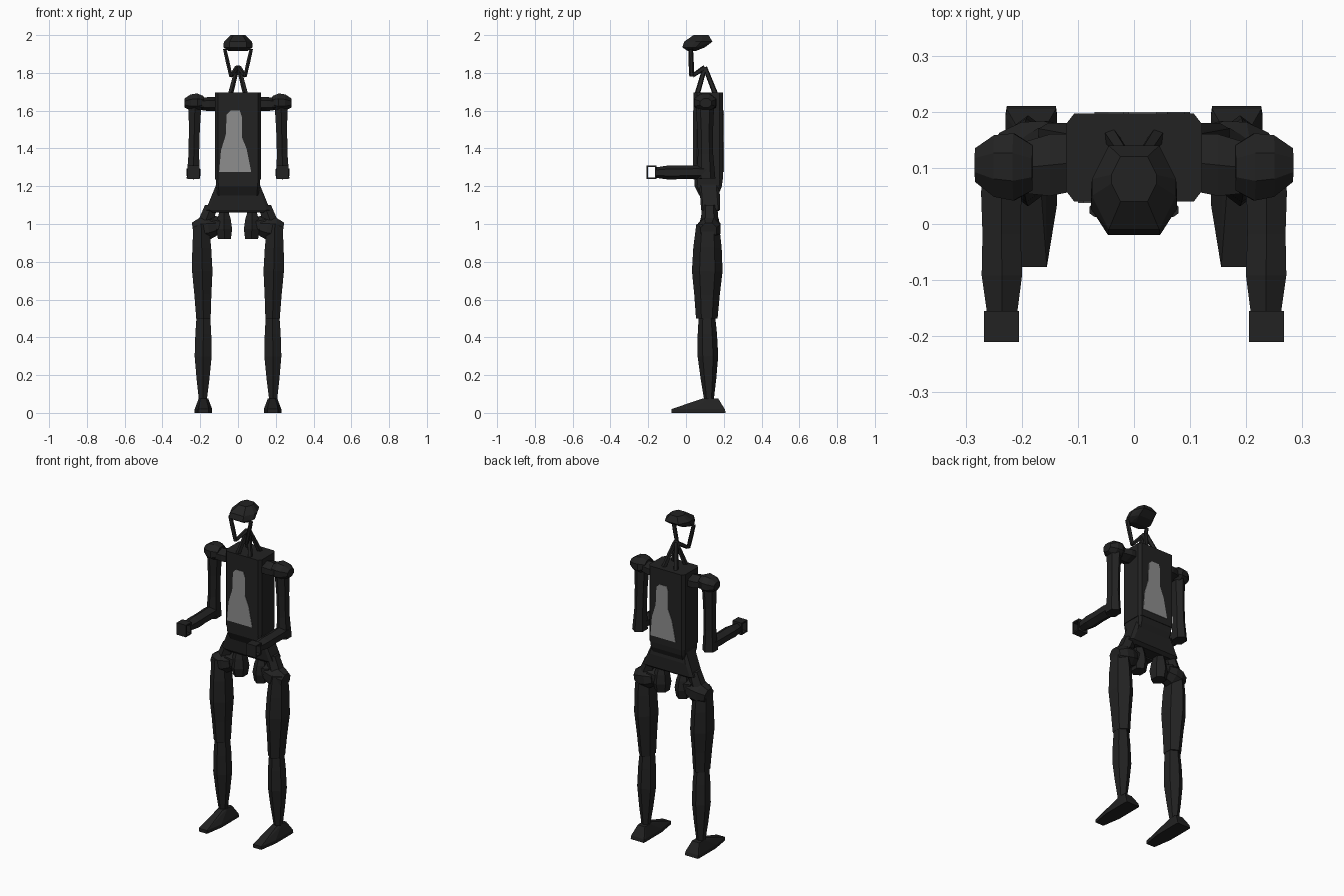
import bpy, bmesh, math
from mathutils import Vector

default_cube = bpy.data.objects.get("Cube")
if default_cube:
    bpy.data.objects.remove(default_cube, do_unlink=True)


def make_material(name, value):
    material = bpy.data.materials.new(name)
    material.use_nodes = True
    color = (value, value, value, 1)
    material.diffuse_color = color
    material.node_tree.nodes["Principled BSDF"].inputs["Base Color"].default_value = color
    return material


BLACK = make_material("matte black", .016)
GREY = make_material("panel grey", .27)


def finish(name, bm, mirrored, material=BLACK):
    """Turn a bmesh into a flat shaded object, optionally mirrored to the other side."""
    bmesh.ops.recalc_face_normals(bm, faces=bm.faces)
    mesh = bpy.data.meshes.new(name)
    bm.to_mesh(mesh)
    bm.free()
    mesh.materials.append(material)
    part = bpy.data.objects.new(name, mesh)
    bpy.context.collection.objects.link(part)
    if mirrored:
        mirror = part.modifiers.new("other side", "MIRROR")
        mirror.use_clip = False
        mirror.use_mirror_merge = False


def limb(name, start, end, widths, depth=1, sides=6):
    """Faceted mirrored tube whose radii are evenly spaced from start to end."""
    start, end = Vector(start), Vector(end)
    along = (end - start).normalized()
    across = Vector((0, 1, 0)) if abs(along.x) > .8 else Vector((1, 0, 0))
    other = along.cross(across).normalized()
    grow = 1 / math.cos(math.pi / sides)
    bm = bmesh.new()
    rings = []
    for k, width in enumerate(widths):
        centre = start.lerp(end, k / (len(widths) - 1))
        ring = []
        for i in range(sides):
            angle = math.tau * (i + .5) / sides
            offset = across * math.cos(angle) + other * math.sin(angle) * depth
            ring.append(bm.verts.new(centre + offset * width * grow))
        rings.append(ring)
    for lower, upper in zip(rings, rings[1:]):
        for i in range(sides):
            bm.faces.new((lower[i - 1], lower[i], upper[i], upper[i - 1]))
    bm.faces.new(rings[0])
    bm.faces.new(rings[-1])
    finish(name, bm, True)


def block(name, levels, front, back, x=0):
    """Convex solid through levels (height, half width, front y, back y), corners cut."""
    bm = bmesh.new()
    for z, width, near, far in levels:
        length = far - near
        for side in (width, -width):
            bm.verts.new((x + side * (1 - front), near, z))
            bm.verts.new((x + side, near + length * front, z))
            bm.verts.new((x + side, far - length * back, z))
            bm.verts.new((x + side * (1 - back), far, z))
    result = bmesh.ops.convex_hull(bm, input=bm.verts)
    inside = [v for v in result["geom_interior"] if isinstance(v, bmesh.types.BMVert)]
    bmesh.ops.delete(bm, geom=inside, context="VERTS")
    bmesh.ops.dissolve_limit(bm, angle_limit=.02, verts=bm.verts, edges=bm.edges)
    finish(name, bm, x != 0)


def plate(name, corners, push, wall=0, mirrored=False, material=BLACK):
    """Flat outline pushed to a thickness; a wall width leaves only an open rim."""
    bm = bmesh.new()
    face = bm.faces.new([bm.verts.new(corner) for corner in corners])
    if wall:
        bm.normal_update()
        bmesh.ops.inset_individual(bm, faces=[face], thickness=wall)
        bmesh.ops.delete(bm, geom=[face], context="FACES")
    pushed = bmesh.ops.extrude_face_region(bm, geom=bm.faces[:], use_keep_orig=True)["geom"]
    bmesh.ops.translate(bm, vec=push,
                        verts=[v for v in pushed if isinstance(v, bmesh.types.BMVert)])
    finish(name, bm, mirrored, material)


# Head: faceted cap over an open face frame
block("head_cap", [(1.915, .05, .01, .05), (1.935, .077, -.02, .1),
                   (1.965, .075, -.01, .14), (2, .04, .04, .12)], front=.4, back=.4)
limb("face_frame", (.07, .025, 1.925), (.037, .03, 1.78), (.009, .01, .009), depth=1.2)

# Neck: struts meeting under the jaw
apex = (.004, .1, 1.83)
limb("jaw_struts", (.035, .035, 1.785), apex, (.009, .011), sides=5)
limb("neck_front_struts", (.04, .06, 1.69), apex, (.012, .01), sides=5)
limb("neck_back_struts", (.04, .155, 1.69), apex, (.012, .01), sides=5)

# Trunk: chamfered torso, waist and flared pelvis
block("torso", [(1.235, .121, .04, .197), (1.695, .121, .04, .197)], front=.12, back=.12)
block("waist", [(1.15, .11, .07, .17), (1.2, .115, .045, .19), (1.245, .118, .045, .195)],
      front=.1, back=.1)
block("pelvis", [(1.06, .14, .09, .16), (1.075, .17, .08, .18), (1.15, .135, .075, .18),
                 (1.21, .115, .07, .17)], front=.1, back=.1)

# Pale panel on the chest, turned round for the back
outline = [(-.06, 1.58), (-.04, 1.6), (.01, 1.6), (.02, 1.57), (.02, 1.46),
           (.045, 1.4), (.07, 1.275), (-.1, 1.275), (-.09, 1.39), (-.065, 1.47)]
for name, turn, y in (("chest_panel", 1, .041), ("back_panel", -1, .196)):
    plate(name, [(x * turn, y, z) for x, z in outline], (0, -.004 * turn, 0), material=GREY)

# Arms: link, shoulder, upper arm and forward forearm
limb("shoulder_links", (.1, .11, 1.635), (.2, .1, 1.635), (.05, .055, .045), depth=.6)
limb("shoulders", (.18, .1, 1.645), (.283, .105, 1.64), (.04, .06, .055, .03), depth=.8, sides=8)
limb("upper_arms", (.228, .1, 1.63), (.237, .105, 1.24), (.034, .029, .028, .035), depth=1.25)
limb("forearms", (.237, .13, 1.275), (.235, -.165, 1.272), (.03, .036, .034, .036, .026), depth=.9)

# Hands: open square grips
front, back, low, high = -.21, -.155, 1.237, 1.31
plate("hand_grips", [(.205, front, low), (.205, back, low), (.205, back, high), (.205, front, high)],
      (.062, 0, 0), wall=.012, mirrored=True)

# Hips: hanging motors, links and round joints
limb("hip_motors", (.075, .125, 1.08), (.072, .125, .92), (.02, .035, .042, .034), depth=1.2)
limb("hip_links", (.08, .125, .99), (.15, .125, 1), (.035, .043))
limb("hip_brackets", (.14, .125, 1.1), (.17, .125, 1.02), (.035, .04))
limb("hip_joints", (.115, .125, .985), (.238, .12, .965), (.045, .06, .06, .042), sides=8)

# Legs: thighs, shins and wedge feet
limb("thighs", (.195, .115, 1), (.183, .11, .5), (.04, .05, .054, .045, .038), depth=1.3)
limb("shins", (.183, .11, .54), (.186, .122, .06), (.034, .042, .045, .034, .02), depth=1.05)
block("feet", [(0, .046, -.077, .21), (.02, .046, -.077, .205), (.077, .025, .09, .17)],
      front=.4, back=.05, x=.183)
